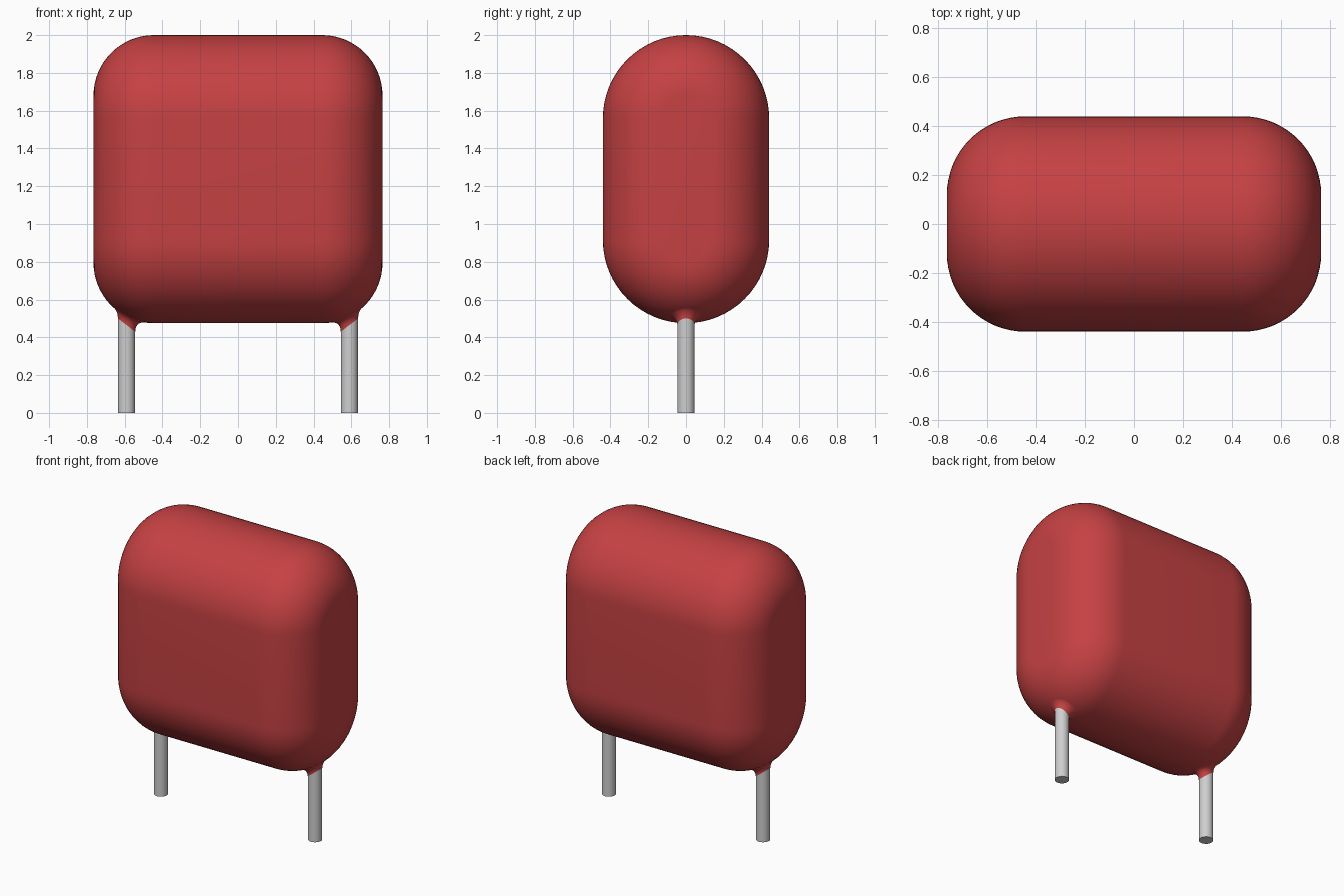
import bpy, bmesh
from math import sin, cos, pi, sqrt

cube = bpy.data.objects.get("Cube")
if cube:
    bpy.data.objects.remove(cube, do_unlink=True)

HALF_X, RADIUS, FILLET = 0.765, 0.44, 0.32
LOW_Z, HIGH_Z = 0.915, 1.56        # centres of the two rounded ends
LEAD_X, LEAD_R = 0.59, 0.045


def material(name, rgb, rough):
    m = bpy.data.materials.new(name)
    m.use_nodes = True
    m.diffuse_color = (*rgb, 1)
    bsdf = m.node_tree.nodes["Principled BSDF"]
    bsdf.inputs["Base Color"].default_value = (*rgb, 1)
    bsdf.inputs["Roughness"].default_value = rough
    return m


red = material("red epoxy", (0.56, 0.053, 0.056), 0.5)
grey = material("tinned metal", (0.62, 0.62, 0.62), 0.4)


def loft(name, rings, mat, caps=True):
    """Skin a list of closed rings that have equal point counts."""
    bm = bmesh.new()
    loops = [[bm.verts.new(p) for p in ring] for ring in rings]
    n = len(loops[0])
    for a, b in zip(loops, loops[1:]):
        for i in range(n):
            j = (i + 1) % n
            bm.faces.new((a[i], a[j], b[j], b[i]))
    if caps:
        bm.faces.new(loops[0][::-1])
        bm.faces.new(loops[-1])
    bmesh.ops.recalc_face_normals(bm, faces=bm.faces)
    mesh = bpy.data.meshes.new(name)
    bm.to_mesh(mesh)
    bm.free()
    mesh.materials.append(mat)
    obj = bpy.data.objects.new(name, mesh)
    bpy.context.collection.objects.link(obj)
    bpy.ops.object.select_all(action='DESELECT')
    obj.select_set(True)
    bpy.context.view_layer.objects.active = obj
    bpy.ops.object.shade_smooth_by_angle(angle=pi / 5)
    return obj


def stadium(x, r, seg=32):
    """Upright rounded slot outline at position x."""
    pts = []
    for start, zc in ((0, HIGH_Z), (pi, LOW_Z)):
        for i in range(seg + 1):
            a = start + pi * i / seg
            pts.append((x, r * cos(a), zc + r * sin(a)))
    return pts


# Body: slot outline swept along x, with rounded end edges
steps = 16
ends = [(HALF_X - FILLET * (1 - sin(t)), RADIUS - FILLET * (1 - cos(t)))
        for t in (pi / 2 * i / steps for i in range(steps + 1))]
rings = [stadium(-x, r) for x, r in reversed(ends)] + [stadium(x, r) for x, r in ends]
loft("body", rings, red)


def underside(x, y):
    """Height of the body's lower surface."""
    s = max(0, x - HALF_X + FILLET)
    r = RADIUS - FILLET + sqrt(FILLET ** 2 - s * s)
    return LOW_Z - sqrt(r * r - y * y)


def collar_ring(side, u, n=40):
    """Ring of the flared coating; u runs from the lead to the body."""
    pts = []
    for i in range(n):
        a = 2 * pi * i / n
        c, s = cos(a), sin(a)
        r0 = LEAD_R + 0.001
        r1 = r0 + 0.05 - 0.025 * c
        low = 0.465 + 0.78 * LEAD_R * c
        mid = underside(LEAD_X + r0 * c, r0 * s)
        top = underside(LEAD_X + r1 * c, r1 * s) + 0.002
        r = r0 + (r1 - r0) * u * u
        z = low * (1 - u) ** 2 + mid * 2 * u * (1 - u) + top * u * u
        pts.append((side * (LEAD_X + r * c), r * s, z))
    return pts


def circle(x, z, n=40):
    return [(x + LEAD_R * cos(2 * pi * i / n), LEAD_R * sin(2 * pi * i / n), z)
            for i in range(n)]


# Wire leads and the coating flare where each one meets the body
for label, side in (("left", 1), ("right", -1)):
    loft(label + "_lead", [circle(side * LEAD_X, 0), circle(side * LEAD_X, 0.6)], grey)
    loft(label + "_collar", [collar_ring(side, k / 8) for k in range(9)], red, caps=False)
